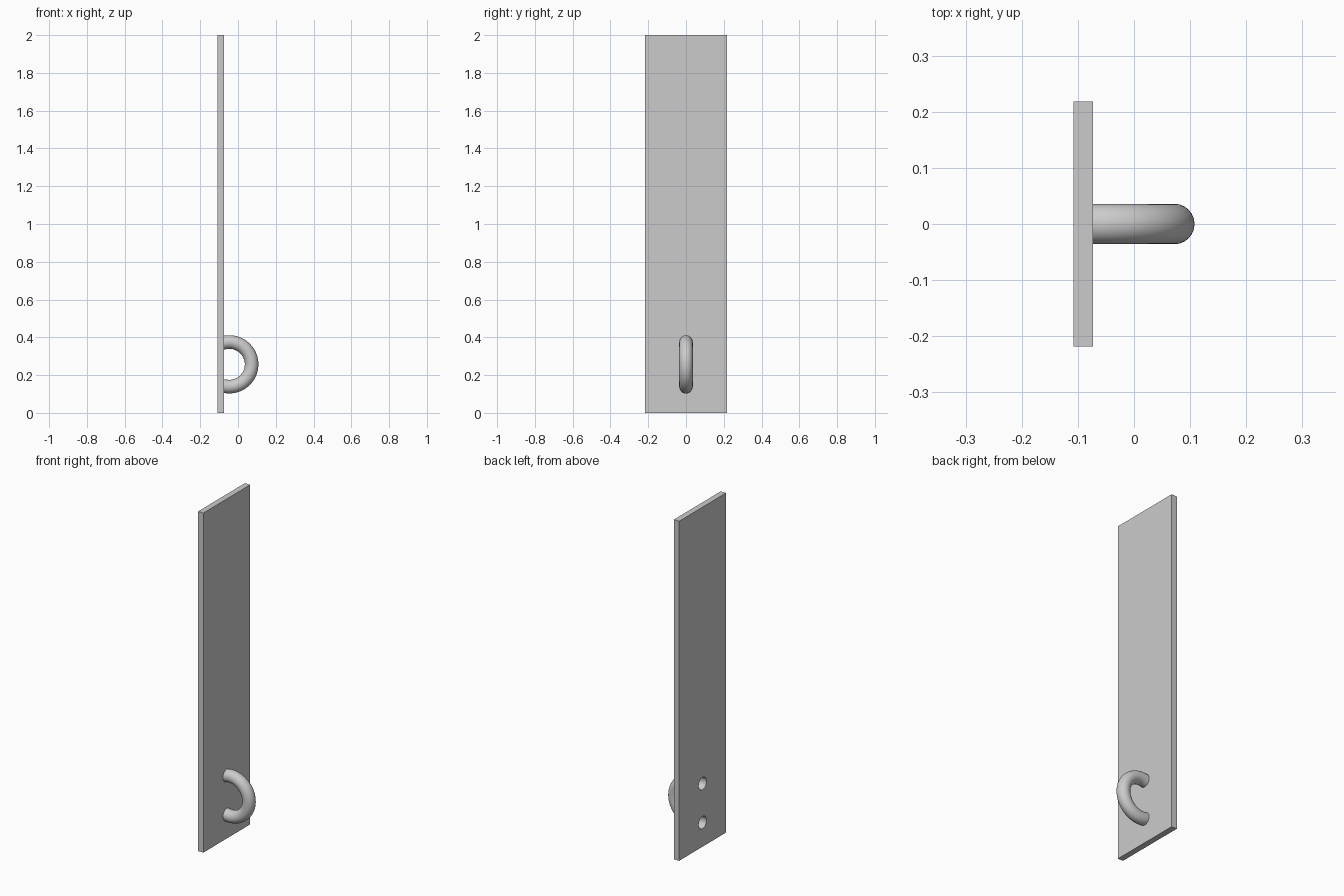
import bpy
import math

cube = bpy.data.objects.get("Cube")
if cube:
    bpy.data.objects.remove(cube, do_unlink=True)

# Main dimensions
BACK, FRONT = -0.108, -0.073      # plate faces along x
HALF_WIDTH, HEIGHT = 0.218, 2.0
RING_X, RING_Z = -0.046, 0.257    # centre of the handle bend
BEND, ROD = 0.118, 0.036          # bend radius and rod radius

grey = bpy.data.materials.new("light grey")
grey.use_nodes = True
grey.diffuse_color = (0.6, 0.6, 0.6, 1)
grey.node_tree.nodes["Principled BSDF"].inputs["Base Color"].default_value = (0.6, 0.6, 0.6, 1)


def activate(obj):
    bpy.ops.object.select_all(action='DESELECT')
    obj.select_set(True)
    bpy.context.view_layer.objects.active = obj


# Angle at which the bend meets the plate, and the height offset there
end_angle = math.acos((FRONT - RING_X) / BEND)
end_z = BEND * math.sin(end_angle)

# Door plate
bpy.ops.mesh.primitive_cube_add(size=1, location=((BACK + FRONT) / 2, 0, HEIGHT / 2))
plate = bpy.context.object
plate.name = "plate"
plate.scale = (FRONT - BACK, 2 * HALF_WIDTH, HEIGHT)
bpy.ops.object.transform_apply(location=False, rotation=False, scale=True)
plate.data.materials.append(grey)

# Two round holes behind the handle ends
for side in (-1, 1):
    bpy.ops.mesh.primitive_cylinder_add(
        vertices=48, radius=ROD, depth=0.2,
        location=(BACK, 0, RING_Z + side * end_z), rotation=(0, math.pi / 2, 0))
    cutter = bpy.context.object
    cutter.hide_render = True
    activate(plate)
    hole = plate.modifiers.new("hole", 'BOOLEAN')
    hole.operation = 'DIFFERENCE'
    hole.solver = 'EXACT'
    hole.object = cutter
    bpy.ops.object.modifier_apply(modifier=hole.name)
    bpy.data.objects.remove(cutter, do_unlink=True)
activate(plate)
bpy.ops.object.shade_smooth_by_angle(angle=math.radians(30))

# Hollow handle: an open tube swept round the bend and into the plate
STEPS = 64
path = [(FRONT - 0.015, 0, RING_Z - end_z)]
for i in range(STEPS + 1):
    a = end_angle * (2 * i / STEPS - 1)
    path.append((RING_X + BEND * math.cos(a), 0, RING_Z + BEND * math.sin(a)))
path.append((FRONT - 0.015, 0, RING_Z + end_z))

curve = bpy.data.curves.new("handle", 'CURVE')
curve.dimensions = '3D'
curve.bevel_depth = ROD
curve.bevel_resolution = 10
curve.use_fill_caps = False
spline = curve.splines.new('POLY')
spline.points.add(len(path) - 1)
for point, co in zip(spline.points, path):
    point.co = (*co, 1)
handle = bpy.data.objects.new("handle", curve)
bpy.context.collection.objects.link(handle)
curve.materials.append(grey)
activate(handle)
bpy.ops.object.convert(target='MESH')
bpy.ops.object.shade_smooth_by_angle(angle=math.radians(40))
